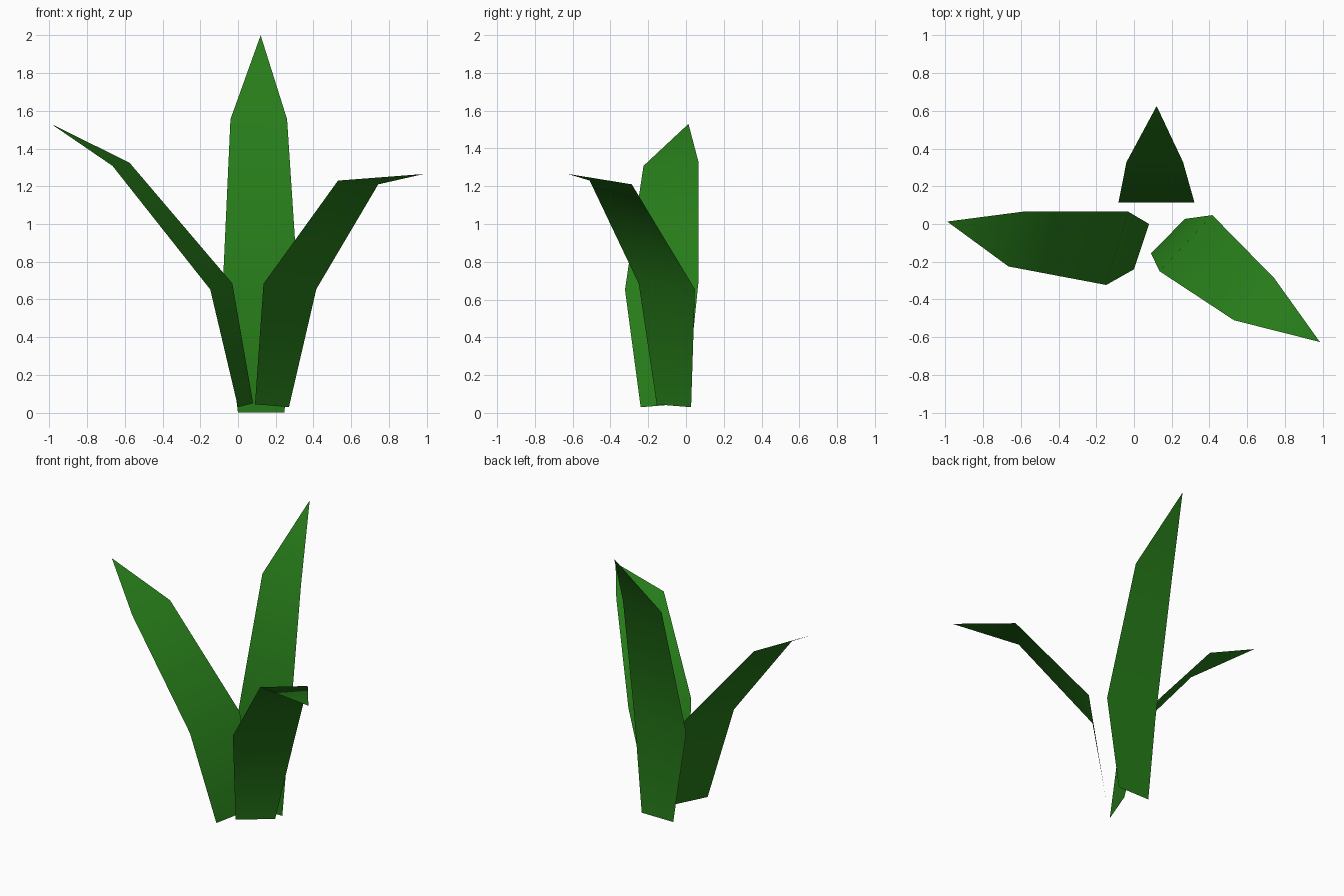
import bpy

if "Cube" in bpy.data.objects:
    bpy.data.objects.remove(bpy.data.objects["Cube"])

green = bpy.data.materials.new("leaf_green")
green.diffuse_color = (0.02, 0.2, 0.01, 1)
green.use_nodes = True
green.node_tree.nodes["Principled BSDF"].inputs["Base Color"].default_value = green.diffuse_color


def leaf(name, rows, tip):
    """Single-sided blade: each row is its (left edge, right edge) points, ending in a tip."""
    verts = [p for row in rows for p in row] + [tip]
    n = len(rows)
    faces = [(2 * i, 2 * i + 1, 2 * i + 3, 2 * i + 2) for i in range(n - 1)]
    faces.append((2 * n - 2, 2 * n - 1, 2 * n))
    mesh = bpy.data.meshes.new(name)
    mesh.from_pydata(verts, [], faces)
    mesh.materials.append(green)
    mesh.shade_smooth()
    obj = bpy.data.objects.new(name, mesh)
    bpy.context.collection.objects.link(obj)
    return obj


# Tall back leaf, level across its width
back_profile = [(0.0, 0.245, 0.142, 0.0), (-0.082, 0.32, 0.115, 0.64), (-0.04, 0.26, 0.328, 1.555)]
leaf("back_leaf",
     [((xl, y, z), (xr, y, z)) for xl, xr, y, z in back_profile],
     (0.12, 0.625, 2.0))

# Leaf arching to the left
leaf("left_leaf",
     [((0.0, -0.24, 0.03), (0.08, 0.0, 0.05)),
      ((-0.147, -0.323, 0.653), (-0.03, 0.065, 0.685)),
      ((-0.665, -0.225, 1.308), (-0.575, 0.067, 1.325))],
     (-0.99, 0.013, 1.53))

# Leaf arching to the front right
leaf("right_leaf",
     [((0.27, 0.027, 0.03), (0.09, -0.155, 0.045)),
      ((0.415, 0.047, 0.655), (0.135, -0.25, 0.683)),
      ((0.743, -0.287, 1.21), (0.53, -0.51, 1.23))],
     (0.985, -0.625, 1.265))
